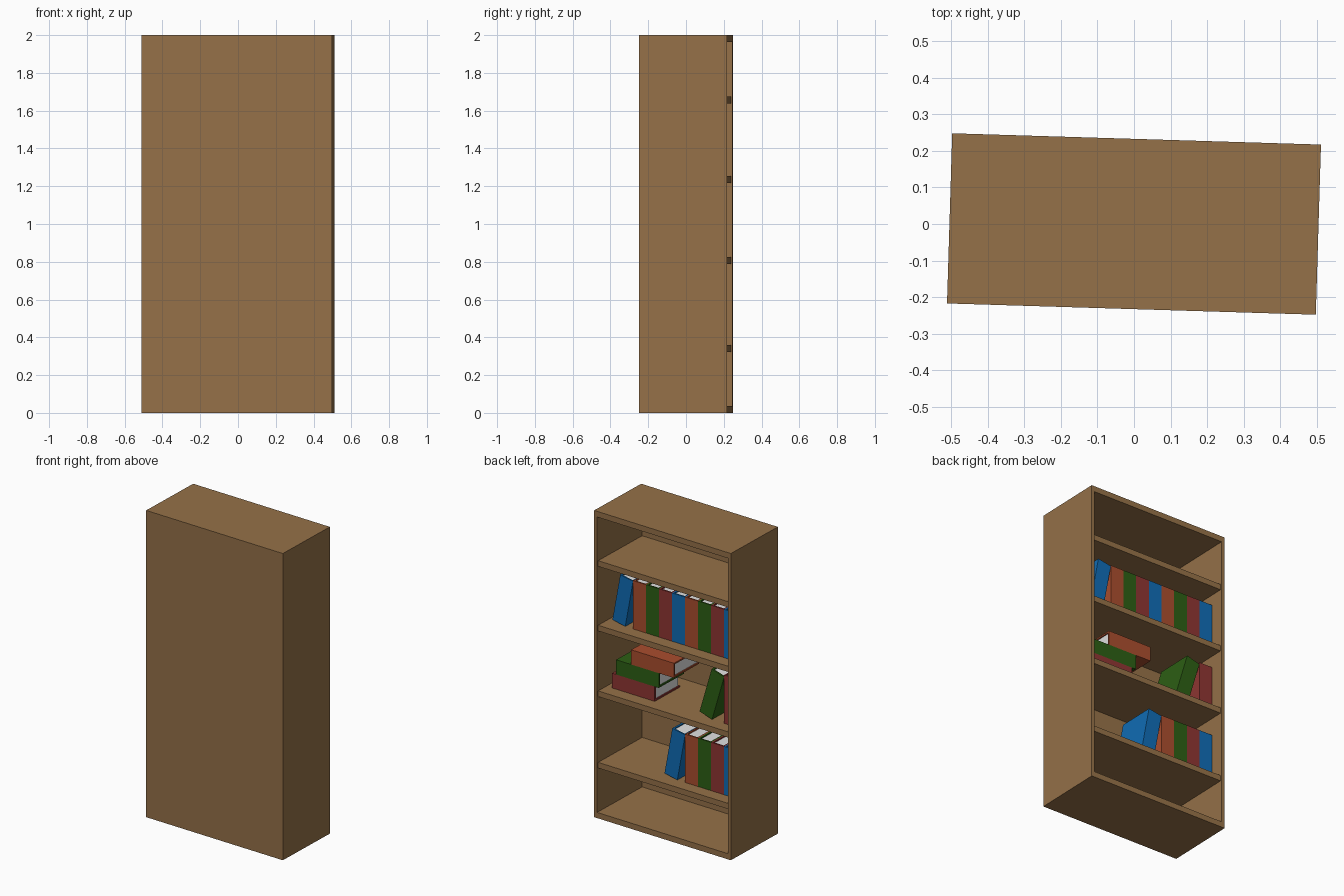
import bpy, bmesh, math
from mathutils import Matrix

if "Cube" in bpy.data.objects:
    bpy.data.objects.remove(bpy.data.objects["Cube"])

TURN = Matrix.Rotation(math.radians(-1.75), 4, 'Z')   # whole case is slightly turned
W, D, H = 0.504, 0.2325, 2.0                          # half width, half depth, height
IN, SLAB = 0.482, 0.037                               # inner half width, board thickness
BT, BH, BD, SPINE = 0.096, 0.315, 0.25, 0.14          # book thickness, height, depth, spine y


def material(name, rgb):
    m = bpy.data.materials.new(name)
    m.diffuse_color = (*rgb, 1)
    m.use_nodes = True
    m.node_tree.nodes["Principled BSDF"].inputs["Base Color"].default_value = m.diffuse_color
    return m


wood = material("wood", (0.30, 0.165, 0.065))
pages = material("pages", (0.75, 0.75, 0.75))
covers = {
    "blue": material("blue cover", (0.005, 0.15, 0.46)),
    "orange": material("orange cover", (0.40, 0.075, 0.027)),
    "green": material("green cover", (0.026, 0.114, 0.007)),
    "red": material("red cover", (0.27, 0.036, 0.032)),
}


def box(bm, lo, hi, mat=0):
    size = [b - a for a, b in zip(lo, hi)]
    mid = [(a + b) / 2 for a, b in zip(lo, hi)]
    vs = bmesh.ops.create_cube(bm, size=1, matrix=Matrix.Translation(mid) @ Matrix.Diagonal((*size, 1)))["verts"]
    for f in {f for v in vs for f in v.link_faces}:
        f.material_index = mat
    return vs


def finish(bm, name, mats, matrix=Matrix()):
    me = bpy.data.meshes.new(name)
    bm.to_mesh(me)
    bm.free()
    for m in mats:
        me.materials.append(m)
    ob = bpy.data.objects.new(name, me)
    bpy.context.collection.objects.link(ob)
    ob.matrix_world = TURN @ matrix
    return ob


# Case: one solid box hollowed from the open +y side
bm = bmesh.new()
box(bm, (-W, -D, 0), (W, D, H))
bm.faces.ensure_lookup_table()
mouth = max(bm.faces, key=lambda f: f.normal.y)
bmesh.ops.inset_region(bm, faces=[mouth], thickness=0.02)
for v in mouth.verts:
    v.co.x = math.copysign(IN, v.co.x)
    v.co.z = SLAB if v.co.z < 1 else H - SLAB
inner = bmesh.ops.extrude_discrete_faces(bm, faces=[mouth])["faces"][0]
for v in inner.verts:
    v.co.y = -D + 0.02
finish(bm, "bookcase", [wood])

# Shelves, set back a little from the opening
SHELVES = [0.341, 0.807, 1.235, 1.656]
for i, z in enumerate(SHELVES):
    bm = bmesh.new()
    box(bm, (-IN, -D + 0.02, z - SLAB / 2), (IN, D - 0.01, z + SLAB / 2))
    finish(bm, f"shelf_{i + 1}", [wood])


def book(colour, x, z, angle):
    """Two boards, a spine and a page block, turned about its lower -x edge."""
    bm = bmesh.new()
    c, lip = 0.01, 0.008
    box(bm, (0, -BD, 0), (c, 0, BH))
    box(bm, (BT - c, -BD, 0), (BT, 0, BH))
    box(bm, (c, -c, 0), (BT - c, 0, BH))
    box(bm, (c, -BD + lip, lip), (BT - c, -c, BH - lip), 1)
    m = Matrix.Translation((x, SPINE, z)) @ Matrix.Rotation(math.radians(angle), 4, 'Y')
    finish(bm, f"{colour}_book", [covers[colour], pages], m)


def row(shelf, colours, lean_colour, lean):
    """Upright books from the -x wall, ended by one leaning book."""
    z = SHELVES[shelf] + SLAB / 2
    for i, colour in enumerate(colours):
        book(colour, -IN + i * BT, z, 0)
    x = -IN + len(colours) * BT + BH * math.sin(math.radians(lean))
    book(lean_colour, x, z, -lean)


row(0, ["blue", "red", "green", "orange"], "blue", 10.5)
row(1, ["red"], "green", 16.5)
row(2, ["blue", "red", "green", "orange"] * 2, "blue", 10.5)

# Pile of books lying flat
for i, (colour, x) in enumerate([("red", 0.126), ("green", 0.096), ("orange", -0.015)]):
    book(colour, x, SHELVES[1] + SLAB / 2 + (i + 1) * BT, 90)
